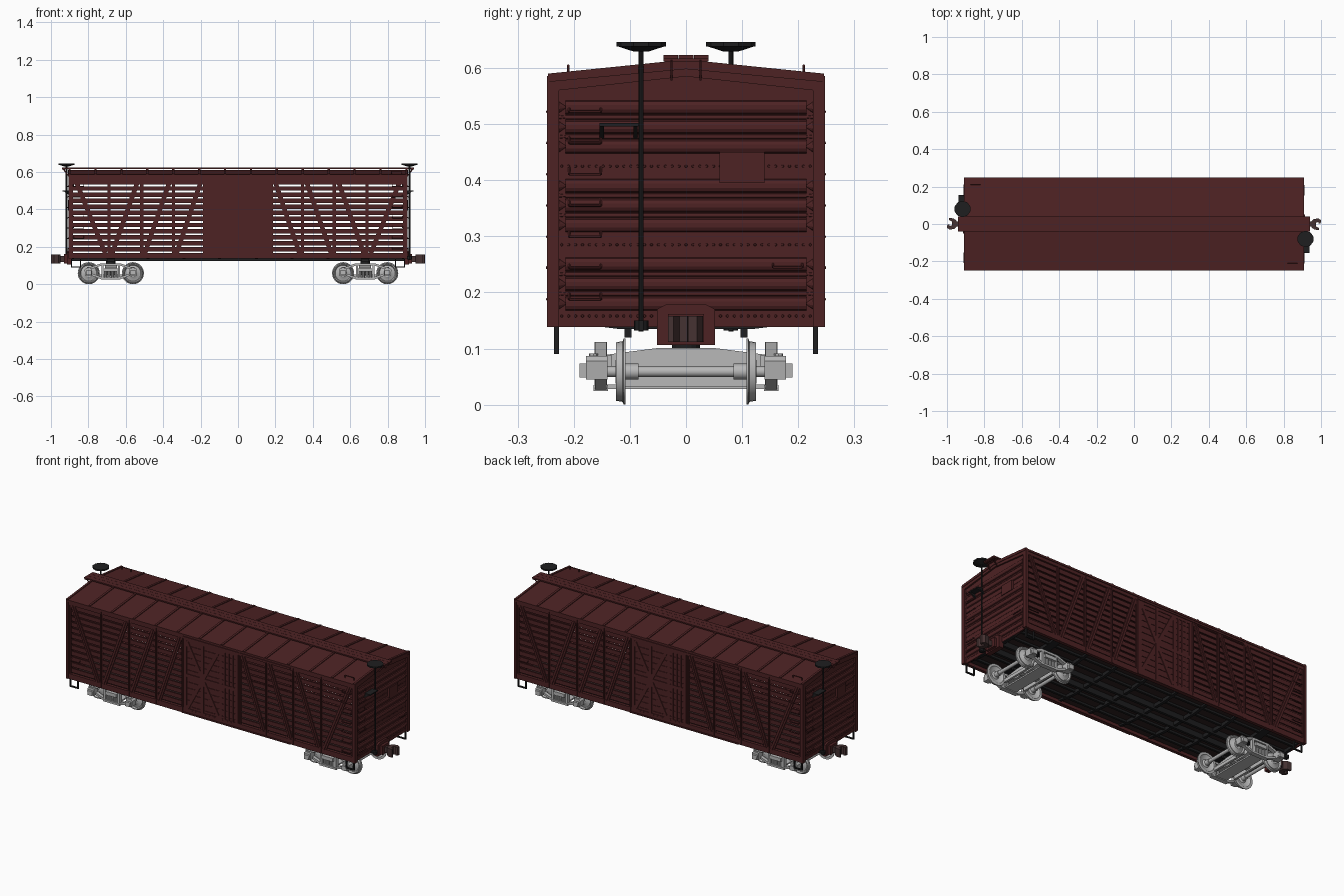
import bpy, bmesh, math
from mathutils import Vector, Matrix


def mat(name, c):
    m = bpy.data.materials.new(name)
    m.diffuse_color = (*c, 1)
    return m


RED = mat("freight_red", (0.075, 0.016, 0.017))
BLACK = mat("iron_black", (0.013, 0.013, 0.014))
FLOOR = mat("floor_dark", (0.026, 0.014, 0.014))
GREY = mat("truck_grey", (0.48, 0.48, 0.48))
RUST = mat("coupler_brown", (0.06, 0.032, 0.032))


class Part:
    """Collects primitives in one mesh."""

    def __init__(self):
        self.bm = bmesh.new()

    def box(self, x0, x1, y0, y1, z0, z1):
        m = Matrix.Translation(((x0 + x1) / 2, (y0 + y1) / 2, (z0 + z1) / 2)) @ \
            Matrix.Diagonal((abs(x1 - x0), abs(y1 - y0), abs(z1 - z0), 1))
        bmesh.ops.create_cube(self.bm, size=1, matrix=m)

    def bar(self, p, q, w, h, up=(0, 1, 0)):
        p, q, up = Vector(p), Vector(q), Vector(up)
        d = q - p
        side = d.cross(up).normalized()
        v = side.cross(d).normalized()
        m = Matrix((d, side * w, v * h)).transposed().to_4x4()
        m.translation = (p + q) / 2
        bmesh.ops.create_cube(self.bm, size=1, matrix=m)

    def cyl(self, p, q, r, n=12, r2=None):
        p, q = Vector(p), Vector(q)
        d = q - p
        m = Matrix.Translation((p + q) / 2) @ d.to_track_quat('Z', 'Y').to_matrix().to_4x4()
        bmesh.ops.create_cone(self.bm, cap_ends=True, segments=n, radius1=r,
                              radius2=r if r2 is None else r2, depth=d.length, matrix=m)

    def prism(self, pts, axis, a, b):
        # axis x: points are (y, z); y: (x, z); z: (x, y)
        f = {'x': lambda u, v: (a, u, v), 'y': lambda u, v: (u, a, v), 'z': lambda u, v: (u, v, a)}[axis]
        face = self.bm.faces.new([self.bm.verts.new(f(*p)) for p in pts])
        new = bmesh.ops.extrude_face_region(self.bm, geom=[face])['geom']
        off = Vector([(b - a) * (k == axis) for k in 'xyz'])
        bmesh.ops.translate(self.bm, vec=off, verts=[g for g in new if isinstance(g, bmesh.types.BMVert)])

    def rod(self, pts, r, n=6):
        for p, q in zip(pts, pts[1:]):
            self.cyl(p, q, r, n)

    def lathe(self, prof, c, n=24):
        # profile of (radius, y), spun about the y axis through c
        vs = [self.bm.verts.new((c[0] + r, c[1] + y, c[2])) for r, y in prof]
        es = [self.bm.edges.new(e) for e in zip(vs, vs[1:])]
        bmesh.ops.spin(self.bm, geom=vs + es, cent=c, axis=(0, 1, 0), angle=2 * math.pi,
                       steps=n, use_merge=True)

    def done(self, name, material, sym=True, smooth=False):
        bm = self.bm
        if sym:  # the car repeats itself when turned half way round
            g = bmesh.ops.duplicate(bm, geom=bm.verts[:] + bm.edges[:] + bm.faces[:])['geom']
            bmesh.ops.rotate(bm, cent=(0, 0, 0), matrix=Matrix.Rotation(math.pi, 3, 'Z'),
                             verts=[v for v in g if isinstance(v, bmesh.types.BMVert)])
        bmesh.ops.recalc_face_normals(bm, faces=bm.faces[:])
        me = bpy.data.meshes.new(name)
        bm.to_mesh(me)
        bm.free()
        me.materials.append(material)
        ob = bpy.data.objects.new(name, me)
        bpy.context.collection.objects.link(ob)
        if smooth:
            bpy.context.view_layer.objects.active = ob
            ob.select_set(True)
            bpy.ops.object.shade_smooth_by_angle(angle=math.radians(35))
            ob.select_set(False)


# Side slats with open gaps, sill and top plate
p = Part()
for k in range(12):
    z = 0.175 + k * 0.0325
    for s in (-1, 1):
        p.box(s * 0.165, s * 0.9, -0.236, -0.228, z, z + 0.0235)
p.box(-0.905, 0.905, -0.243, -0.226, 0.138, 0.168)
p.box(-0.905, 0.905, -0.243, -0.226, 0.558, 0.582)
p.done("side_slats", RED)

# Side posts and truss diagonals
p = Part()
xs = [0.178, 0.345, 0.515, 0.69, 0.89]
for s in (-1, 1):
    for x in xs:
        p.box(s * x - 0.009, s * x + 0.009, -0.238, -0.234, 0.14, 0.575)
        p.box(s * x - 0.003, s * x + 0.003, -0.246, -0.236, 0.14, 0.575)
    for i in range(4):
        top, low = (xs[i], xs[i + 1]) if i < 3 else (xs[4], xs[3])
        a, b = (s * (top + (low - top) * 0.1), -0.239, 0.56), (s * (low - (low - top) * 0.1), -0.239, 0.165)
        p.bar(a, b, 0.024, 0.006)
        p.bar(a, b, 0.005, 0.014)
    p.box(s * 0.893, s * 0.907, -0.2475, -0.226, 0.138, 0.575)
p.done("side_posts", RED)

# Sliding door with boards, frame and cross braces
p = Part()
p.box(-0.17, 0.17, -0.237, -0.23, 0.145, 0.565)
for k in range(12):
    z = 0.15 + k * 0.0342
    p.box(-0.165, 0.165, -0.24, -0.236, z, z + 0.031)
for x in (-0.162, -0.055, 0.06, 0.162):
    p.box(x - 0.009, x + 0.009, -0.244, -0.238, 0.143, 0.565)
for z in (0.152, 0.355, 0.556):
    p.box(-0.17, 0.17, -0.2435, -0.238, z - 0.009, z + 0.009)
p.bar((-0.155, -0.2415, 0.55), (0.05, -0.2415, 0.16), 0.02, 0.005)
p.bar((-0.155, -0.2415, 0.16), (0.05, -0.2415, 0.55), 0.02, 0.004)
for x in (0.085, 0.11, 0.135):
    p.box(x - 0.005, x + 0.005, -0.243, -0.238, 0.15, 0.56)
p.box(-0.18, 0.5, -0.2475, -0.236, 0.563, 0.573)
p.box(-0.18, 0.5, -0.2475, -0.236, 0.138, 0.145)
p.done("sliding_door", RED)

# Ribbed steel ends with gable
p = Part()
p.prism([(-0.236, 0.138), (0.236, 0.138), (0.236, 0.578), (0, 0.6), (-0.236, 0.578)], 'x', 0.888, 0.896)
p.prism([(-0.247, 0.558), (0, 0.585), (0.247, 0.558), (0.247, 0.58), (0, 0.605), (-0.247, 0.58)],
        'x', 0.894, 0.905)
for k in range(11):
    z = 0.53 - k * 0.035
    if k in (3, 7):
        continue
    for dz, r in ((0, 0.0125), (-0.0175, 0.004)):
        if dz and k in (2, 6, 10):
            continue
        m = Matrix.Translation((0.896, 0, z + dz)) @ Matrix.Diagonal((0.7, 1, 1, 1)) @ Matrix.Rotation(math.pi / 2, 4, 'X')
        bmesh.ops.create_cone(p.bm, cap_ends=True, segments=10, radius1=r, radius2=r, depth=0.43, matrix=m)
        for s in (-1, 1):
            m2 = Matrix.Translation((0, s * 0.2225, 0)) @ m
            bmesh.ops.create_cone(p.bm, cap_ends=True, segments=10, radius1=r if s < 0 else 0.002,
                                  radius2=0.002 if s < 0 else r, depth=0.015,
                                  matrix=m2 @ Matrix.Rotation(math.pi, 4, 'X'))
for z in (0.425, 0.285, 0.158):  # rivet rows
    for k in range(37):
        y = (k - 18) * 0.0123
        p.cyl((0.895, y, z), (0.8985, y, z), 0.003, 6, 0.002)
p.box(0.895, 0.908, 0.06, 0.14, 0.395, 0.45)
p.done("ribbed_end", RED)

# Roof, seams and running board
p = Part()
p.prism([(-0.2475, 0.575), (0, 0.598), (0.2475, 0.575), (0.2475, 0.586), (0, 0.611), (-0.2475, 0.586)],
        'x', -0.908, 0.908)
for k in range(14):
    x = (k - 6.5) * 0.1385
    for s in (-1, 1):
        p.bar((x, s * 0.246, 0.587), (x, s * 0.03, 0.609), 0.012, 0.006, (0, 0, 1))
    p.box(x - 0.006, x + 0.006, -0.038, 0.038, 0.604, 0.616)
p.done("roof", RED, sym=False)
p = Part()
for k in range(3):
    y = (k - 1) * 0.027
    p.box(-0.94, 0.94, y - 0.013, y + 0.013, 0.616, 0.623)
for s in (-1, 1):
    for y in (-0.026, 0.026):
        p.bar((s * 0.935, y, 0.616), (s * 0.906, y, 0.58), 0.006, 0.003)
    p.box(s * 0.925, s * 0.937, -0.04, 0.04, 0.612, 0.617)
p.done("running_board", RED, sym=False)

# Ladder rungs on ends and sides, roof grabs
p = Part()
for k in range(7):
    z = 0.522 - k * 0.0557
    p.rod([(0.895, -0.208, z + 0.012), (0.91, -0.208, z), (0.91, -0.152, z), (0.895, -0.152, z + 0.012)], 0.0025)
    p.rod([(0.825, -0.236, z + 0.01), (0.825, -0.247, z), (0.88, -0.247, z), (0.88, -0.236, z + 0.01)], 0.0025)
z = 0.245
p.rod([(0.895, 0.155, z + 0.012), (0.91, 0.155, z), (0.91, 0.207, z), (0.895, 0.207, z + 0.012)], 0.0025)
p.rod([(-0.825, -0.236, z + 0.01), (-0.825, -0.247, z), (-0.88, -0.247, z), (-0.88, -0.236, z + 0.01)], 0.0025)
p.rod([(0.82, -0.21, 0.585), (0.82, -0.21, 0.604), (0.875, -0.21, 0.604), (0.875, -0.21, 0.585)], 0.0025)
p.done("grab_irons", RED)

# Corner stirrup steps
p = Part()
for s in (-1, 1):
    for x in (0.842, 0.89):
        p.box(s * x - 0.003, s * x + 0.003, -0.235, -0.226, 0.09, 0.15)
    p.box(s * 0.839, s * 0.893, -0.235, -0.226, 0.09, 0.096)
p.done("stirrup_steps", BLACK)

# Hand brake: wheel, shaft, step
p = Part()
bx, by = 0.917, -0.08
p.cyl((bx, by, 0.13), (bx, by, 0.64), 0.0045, 8)
p.cyl((bx, by, 0.638), (bx, by, 0.646), 0.044, 10)
p.cyl((bx, by, 0.629), (bx, by, 0.638), 0.012, 10, 0.04)
p.cyl((bx, by, 0.132), (bx, by, 0.15), 0.013, 10)
p.box(0.897, 0.922, by - 0.01, by + 0.01, 0.138, 0.146)
p.box(0.9, 0.938, -0.154, -0.085, 0.496, 0.502)
for y in (-0.15, -0.09):
    p.prism([(0.898, 0.498), (0.934, 0.498), (0.898, 0.474)], 'y', y - 0.004, y + 0.004)
p.done("hand_brake", BLACK)

# Floor and underframe
p = Part()
p.box(-0.895, 0.895, -0.23, 0.23, 0.155, 0.163)
p.done("floor", FLOOR, sym=False)
p = Part()
for s in (-1, 1):
    p.box(-0.9, 0.9, s * 0.032, s * 0.046, 0.125, 0.156)
    for y in (0.105, 0.175):
        p.box(-0.89, 0.89, s * y - 0.006, s * y + 0.006, 0.143, 0.156)
for x in (0.885, 0.68, 0.48, 0.29, 0.1):
    w = 0.022 if x == 0.68 else 0.008
    p.prism([(-0.225, 0.156), (-0.225, 0.148), (-0.12, 0.135), (0.12, 0.135), (0.225, 0.148), (0.225, 0.156)],
            'x', x - w, x + w)
p.cyl((0.68, 0, 0.1), (0.68, 0, 0.14), 0.025, 16)
for s in (-1, 1):
    p.box(0.66, 0.7, s * 0.097, s * 0.11, 0.12, 0.14)
p.done("underframe", BLACK)

# Coupler pocket and coupler with hooked knuckle
p = Part()
p.prism([(-0.052, 0.106), (0.052, 0.106), (0.052, 0.17), (0.035, 0.179), (-0.035, 0.179), (-0.052, 0.17)],
        'x', 0.888, 0.915)
p.box(0.915, 0.93, -0.032, 0.032, 0.112, 0.162)
p.done("coupler_pocket", RED)
p = Part()
p.box(0.9, 0.955, -0.013, 0.013, 0.12, 0.15)
p.prism([(0.948, -0.018), (0.965, -0.03), (0.99, -0.032), (0.99, -0.022), (0.972, -0.012), (0.972, 0.008),
         (0.985, 0.01), (0.988, 0.002), (0.998, 0.004), (1.0, 0.02), (0.985, 0.03), (0.96, 0.026), (0.948, 0.014)],
        'z', 0.112, 0.158)
p.done("coupler", RUST)

# Trucks: wheelsets
p = Part()
wheel = [(0.009, 0.004), (0.02, 0.004), (0.024, 0.001), (0.042, -0.004), (0.047, 0.003), (0.052, 0.003),
         (0.054, -0.009), (0.059, -0.011), (0.059, -0.014), (0.046, -0.014), (0.042, -0.010),
         (0.022, -0.006), (0.009, -0.014)]
for x in (0.562, 0.798):
    p.cyl((x, -0.16, 0.059), (x, 0.16, 0.059), 0.0095, 14)
    for s in (-1, 1):
        p.lathe([(r, s * y) for r, y in wheel], (x, s * 0.122, 0.059), 28)
        p.cyl((x, s * 0.085, 0.059), (x, s * 0.11, 0.059), 0.014, 14)
p.done("wheelsets", GREY, smooth=True)

# Trucks: side frames, journal boxes, springs
p = Part()
for s in (-1, 1):
    y = s * 0.152
    for t in (-1, 1):
        X = lambda d: 0.68 + t * d
        p.bar((X(0.125), y, 0.079), (X(0.05), y, 0.106), 0.012, 0.02)
        p.bar((X(0.112), y, 0.055), (X(0.045), y, 0.031), 0.012, 0.02)
        p.box(X(0.038), X(0.05), y - 0.011, y + 0.011, 0.028, 0.108)
        p.prism([(X(0.1), 0.045), (X(0.136), 0.045), (X(0.141), 0.078), (X(0.132), 0.087), (X(0.1), 0.085)],
                'y', s * 0.14, s * 0.178)
        p.prism([(X(0.104), 0.048), (X(0.132), 0.048), (X(0.134), 0.073), (X(0.102), 0.073)],
                'y', s * 0.178, s * 0.19)
        p.cyl((X(0.118), s * 0.165, 0.08), (X(0.118), s * 0.165, 0.091), 0.008, 8)
        for d in (0.01, 0.028):
            p.cyl((X(d), y, 0.034), (X(d), y, 0.07), 0.0085, 10)
    p.box(0.628, 0.732, y - 0.011, y + 0.011, 0.1, 0.112)
    p.box(0.628, 0.732, y - 0.013, y + 0.013, 0.024, 0.035)
    p.box(0.645, 0.715, y - 0.02, y + 0.02, 0.068, 0.088)
p.done("truck_side_frames", GREY)

# Trucks: bolster and spring plank
p = Part()
p.prism([(-0.15, 0.068), (-0.06, 0.05), (0.06, 0.05), (0.15, 0.068), (0.15, 0.088), (0.05, 0.101),
         (-0.05, 0.101), (-0.15, 0.088)], 'x', 0.648, 0.712)
p.box(0.645, 0.715, -0.15, 0.15, 0.028, 0.036)
for x in (0.615, 0.745):
    p.box(x - 0.006, x + 0.006, -0.11, 0.11, 0.032, 0.05)
    p.bar((x, 0, 0.045), (0.68, 0, 0.05), 0.012, 0.03)
p.done("truck_bolster", GREY)
